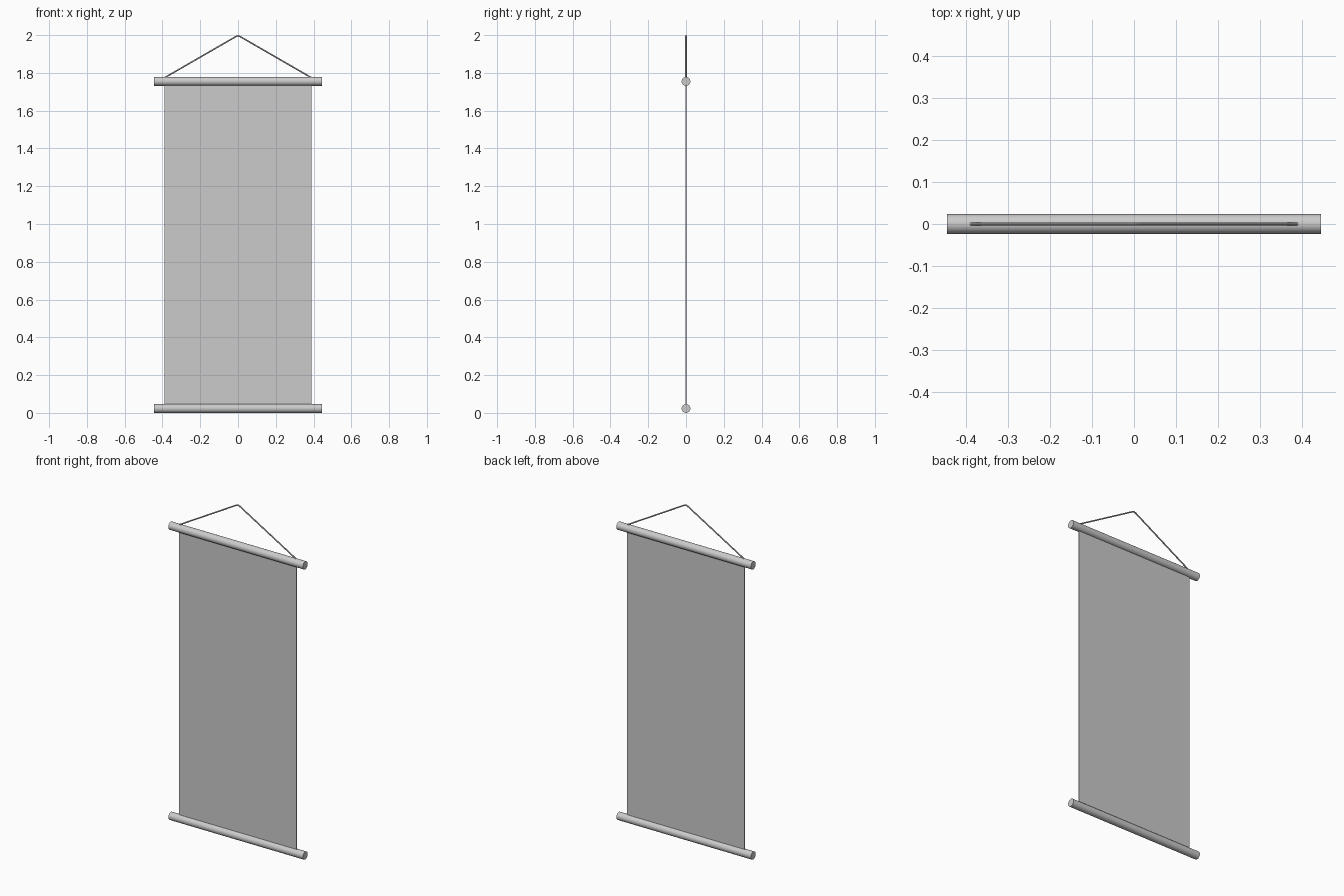
import bpy
from math import pi

if "Cube" in bpy.data.objects:
    bpy.data.objects.remove(bpy.data.objects["Cube"])

ROD_R, ROD_LEN = 0.0232, 0.888
LOW_Z, TOP_Z = ROD_R, 1.755
CLOTH_W, CLOTH_T = 0.778, 0.006
CORD_R = 0.004


def smooth(ob):
    bpy.ops.object.select_all(action='DESELECT')
    ob.select_set(True)
    bpy.context.view_layer.objects.active = ob
    bpy.ops.object.shade_smooth_by_angle()


def rod(name, z):
    bpy.ops.mesh.primitive_cylinder_add(vertices=32, radius=ROD_R, depth=ROD_LEN,
                                        location=(0, 0, z), rotation=(0, pi / 2, 0))
    ob = bpy.context.object
    ob.name = name
    smooth(ob)


# Wooden rods
rod("bottom_rod", LOW_Z)
rod("top_rod", TOP_Z)

# Hanging cloth between the rod centres
bpy.ops.mesh.primitive_cube_add(size=1, location=(0, 0, (LOW_Z + TOP_Z) / 2))
cloth = bpy.context.object
cloth.name = "cloth_panel"
cloth.scale = (CLOTH_W, CLOTH_T, TOP_Z - LOW_Z)
bpy.ops.object.transform_apply(location=False, rotation=False, scale=True)

# Hanging cord: straight legs with a slightly rounded peak
half = [(-0.395, 1.771), (-0.018, 1.9885), (-0.009, 1.9935)]
path = half + [(0, 2 - CORD_R)] + [(-x, z) for x, z in reversed(half)]
curve = bpy.data.curves.new("hanging_cord", 'CURVE')
curve.dimensions = '3D'
curve.bevel_depth = CORD_R
curve.bevel_resolution = 2
curve.use_fill_caps = True
spline = curve.splines.new('POLY')
spline.points.add(len(path) - 1)
for p, (x, z) in zip(spline.points, path):
    p.co = (x, 0, z, 1)
cord = bpy.data.objects.new("hanging_cord", curve)
bpy.context.collection.objects.link(cord)
bpy.ops.object.select_all(action='DESELECT')
cord.select_set(True)
bpy.context.view_layer.objects.active = cord
bpy.ops.object.convert(target='MESH')
smooth(bpy.context.object)
